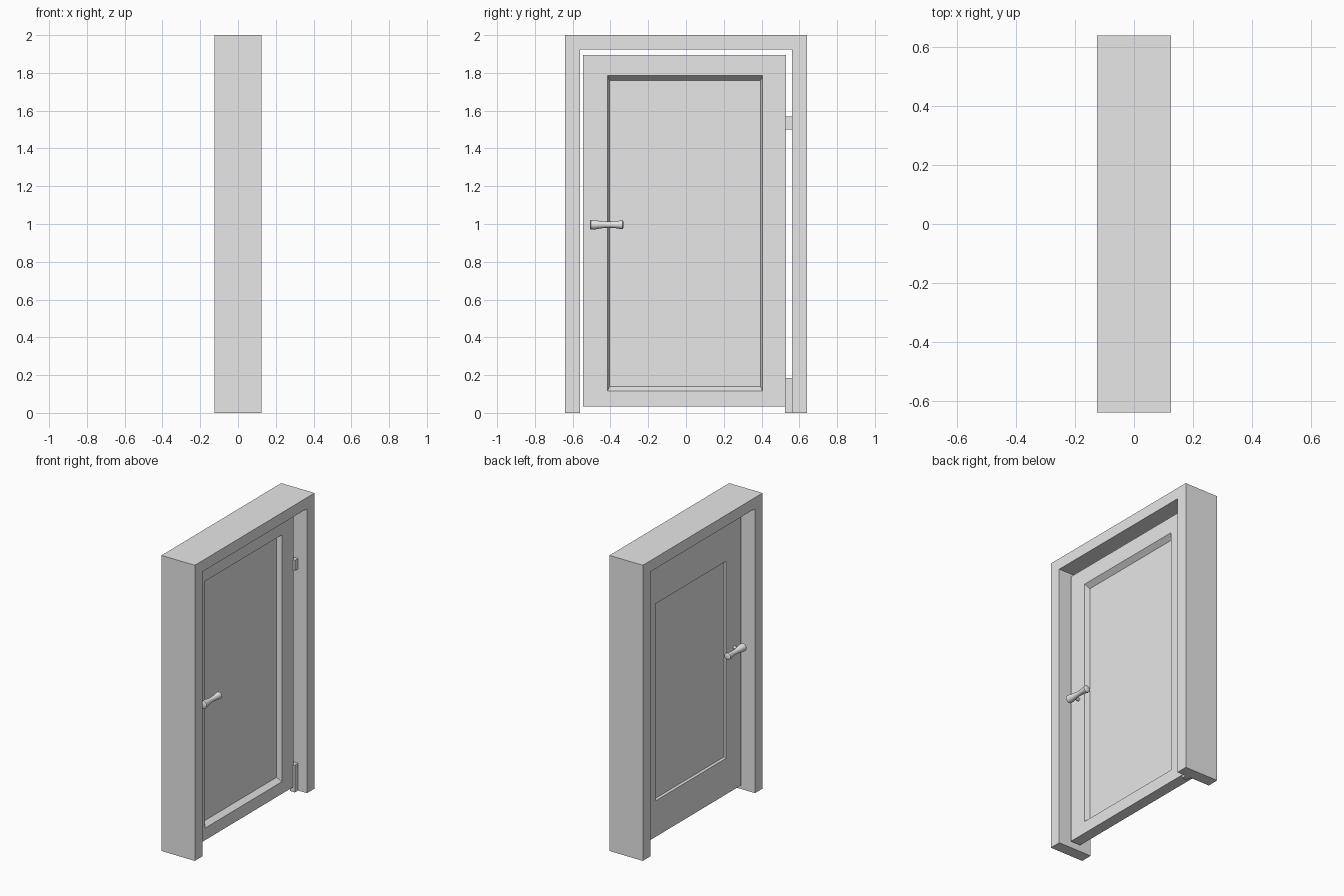
import bpy, bmesh, math

if "Cube" in bpy.data.objects:
    bpy.data.objects.remove(bpy.data.objects["Cube"])

mat = bpy.data.materials.new("light_grey")
mat.diffuse_color = (0.8, 0.8, 0.8, 1)
mat.use_nodes = True
mat.node_tree.nodes["Principled BSDF"].inputs["Base Color"].default_value = mat.diffuse_color


def loft(name, rings, smooth=False):
    """Join successive closed rings of points and cap both ends."""
    bm = bmesh.new()
    loops = [[bm.verts.new(p) for p in r] for r in rings]
    for a, b in zip(loops, loops[1:]):
        n = len(a)
        for i in range(n):
            j = (i + 1) % n
            bm.faces.new((a[i], a[j], b[j], b[i]))
    bm.faces.new(loops[0])
    bm.faces.new(loops[-1])
    bmesh.ops.recalc_face_normals(bm, faces=bm.faces)
    me = bpy.data.meshes.new(name)
    bm.to_mesh(me)
    bm.free()
    me.materials.append(mat)
    ob = bpy.data.objects.new(name, me)
    bpy.context.collection.objects.link(ob)
    if smooth:
        bpy.context.view_layer.objects.active = ob
        bpy.ops.object.select_all(action='DESELECT')
        ob.select_set(True)
        bpy.ops.object.shade_smooth_by_angle(angle=math.radians(40))
    return ob


def rect(x, y0, y1, z0, z1):
    return [(x, y0, z0), (x, y1, z0), (x, y1, z1), (x, y0, z1)]


def box(name, x0, x1, y0, y1, z0, z1):
    return loft(name, [rect(x0, y0, y1, z0, z1), rect(x1, y0, y1, z0, z1)])


# Door frame: upside-down U profile
profile = [(-0.64, 0), (-0.64, 2), (0.64, 2), (0.64, 0),
           (0.56, 0), (0.56, 1.925), (-0.56, 1.925), (-0.56, 0)]
loft("door_frame", [[(x, y, z) for y, z in profile] for x in (-0.125, 0.125)])

# Door leaf with a sloped recess on each side
loft("door_leaf", [
    rect(0.012, -0.405, 0.395, 0.14, 1.76),
    rect(0.045, -0.415, 0.405, 0.115, 1.785),
    rect(0.045, -0.545, 0.53, 0.033, 1.895),
    rect(-0.03, -0.545, 0.53, 0.033, 1.895),
    rect(-0.03, -0.383, 0.371, 0.277, 1.61),
    rect(-0.018, -0.38, 0.368, 0.285, 1.602),
])

# Hinges
box("upper_hinge", 0.02, 0.058, 0.525, 0.565, 1.50, 1.57)
box("lower_hinge", 0.02, 0.058, 0.525, 0.565, 0.0, 0.185)

# Lever handles: waisted grips on both faces, with a thin spindle
grip = [(-0.508, 0.020), (-0.504, 0.026), (-0.485, 0.025), (-0.455, 0.020),
        (-0.425, 0.016), (-0.395, 0.016), (-0.365, 0.019), (-0.345, 0.023),
        (-0.336, 0.023), (-0.332, 0.017)]
N = 20
angles = [2 * math.pi * i / N for i in range(N)]
for side, cx in (("front", 0.092), ("back", -0.075)):
    loft(side + "_handle", [[(cx + r * math.cos(a), y, 0.996 + r * math.sin(a))
                             for a in angles] for y, r in grip], smooth=True)
loft("handle_spindle", [[(x, -0.47 + 0.01 * math.cos(a), 0.996 + 0.01 * math.sin(a))
                         for a in angles] for x in (-0.075, 0.092)], smooth=True)
